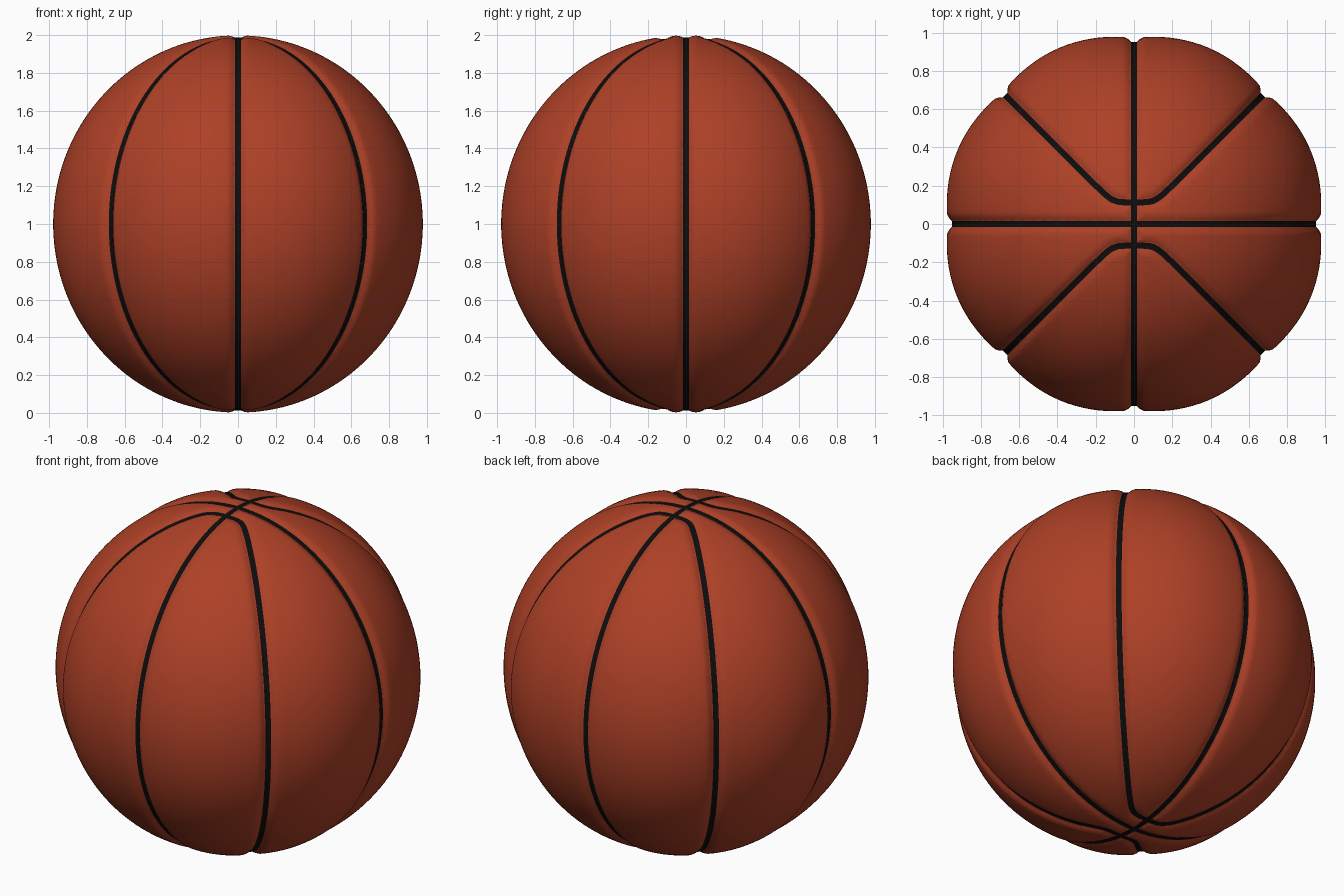
import bpy, bmesh
from math import sin, atan2, sqrt

cube = bpy.data.objects.get("Cube")
if cube:
    bpy.data.objects.remove(cube, do_unlink=True)

SEAM = 0.016      # half width of the black seam
POLE_GAP = 0.115  # distance of the curved seams from the pole


def make_material(name, color, roughness):
    mat = bpy.data.materials.new(name)
    mat.use_nodes = True
    mat.diffuse_color = color
    bsdf = mat.node_tree.nodes["Principled BSDF"]
    bsdf.inputs["Base Color"].default_value = color
    bsdf.inputs["Roughness"].default_value = roughness
    return mat


# Signed distance fields: two great circles and a pair of curved seams
def side_seam(p):
    return p.x


def front_seam(p):
    return p.y


def curved_seam(p):
    a = abs(p.x)
    c = (a ** 6 + POLE_GAP ** 6) ** (1 / 6)
    return (abs(p.y) - c) / sqrt(1 + (a / c) ** 10)


FIELDS = (side_seam, front_seam, curved_seam)


def seam_distance(p):
    return min(abs(f(p)) for f in FIELDS)


def cut_contour(bm, field, level):
    """Cut the mesh along the line where field equals level."""
    value = {v: field(v.co) - level for v in bm.verts}
    cuts = []
    for edge in list(bm.edges):
        a, b = edge.verts
        va, vb = value[a], value[b]
        if va * vb < 0:
            new = bmesh.utils.edge_split(edge, a, va / (va - vb))[1]
            new.co.normalize()
            cuts.append(new)
    bmesh.ops.connect_verts(bm, verts=cuts)


def panel_radius(p):
    """Deep seam, rounded shoulder, then a gentle bulge over the panel."""
    t = p.z ** 2
    s = min(max((seam_distance(p) - SEAM) / 0.04, 0), 1)
    shoulder = (0.021 - 0.008 * t) * (1 - (1 - s) ** 2)
    bulge = 0.027 * (1 - t) * abs(sin(4 * atan2(p.y, p.x)))
    return 0.952 + 0.035 * t + shoulder + bulge * s


# Ball surface, cut along both edges and the shoulders of every seam
bm = bmesh.new()
bmesh.ops.create_icosphere(bm, subdivisions=6, radius=1)
for v in bm.verts:
    v.co.normalize()
for field in FIELDS:
    for width in (SEAM, 0.03, 0.052):
        for side in (-1, 1):
            cut_contour(bm, field, side * width)

# Black seams, rust panels
for face in bm.faces:
    center = face.calc_center_median().normalized()
    face.material_index = 1 if seam_distance(center) < SEAM else 0
    face.smooth = True

# Sink the seams and puff the panels
for v in bm.verts:
    v.co *= panel_radius(v.co)
    v.co.z += 1
bmesh.ops.triangulate(bm, faces=[f for f in bm.faces if len(f.verts) > 4])

mesh = bpy.data.meshes.new("ball")
bm.to_mesh(mesh)
bm.free()
mesh.materials.append(make_material("rust_orange", (0.42, 0.052, 0.02, 1), 0.6))
mesh.materials.append(make_material("seam_black", (0.004, 0.004, 0.004, 1), 0.7))
ball = bpy.data.objects.new("ball", mesh)
bpy.context.collection.objects.link(ball)
